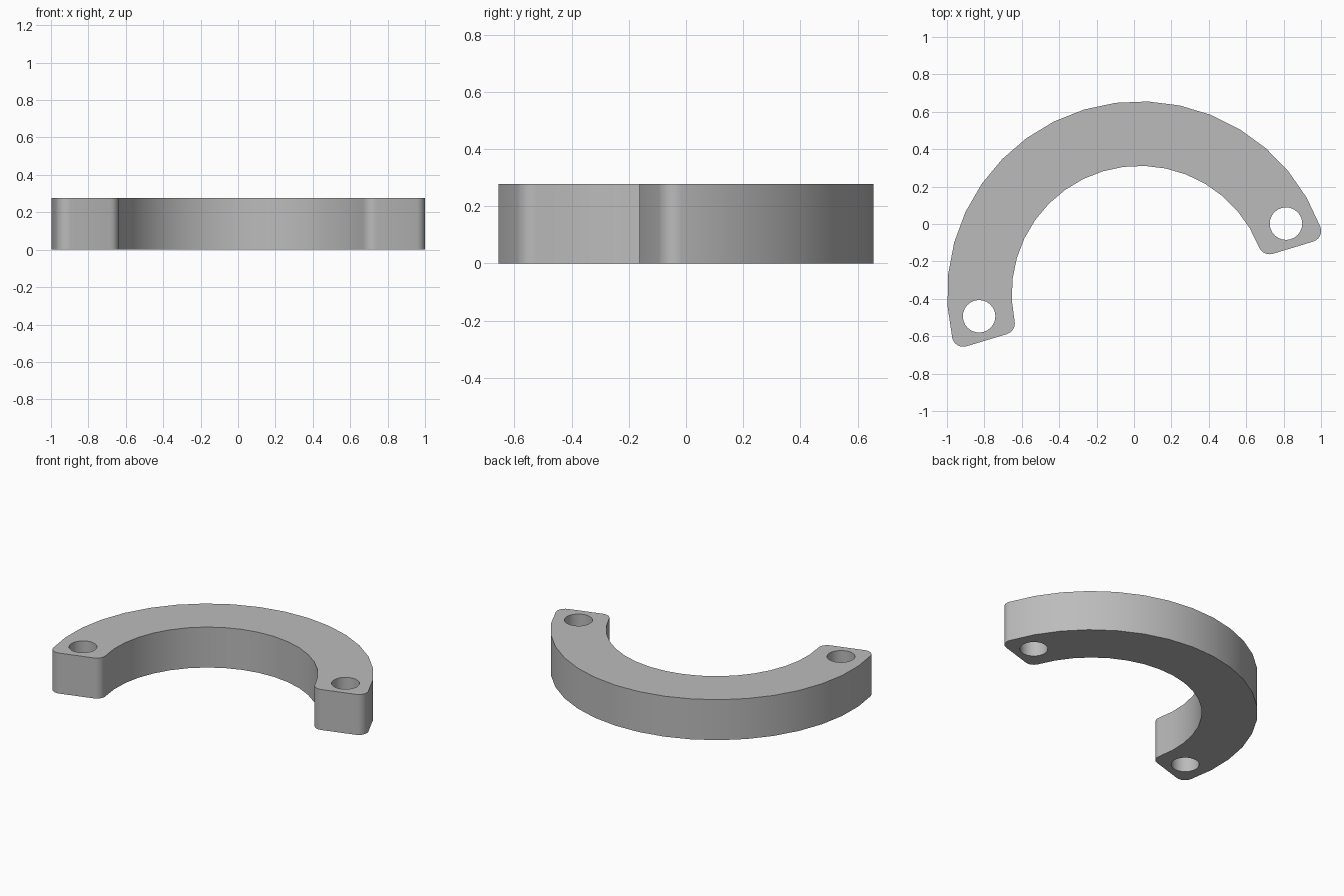
import bpy, bmesh, math
from mathutils import Matrix, Vector

cube = bpy.data.objects.get("Cube")
if cube:
    bpy.data.objects.remove(cube)

OUTER, INNER, FILLET = 1.03, 0.685, 0.06
HOLE, HOLE_POS = 0.087, (0.857, 0.134)
HEIGHT, TILT, CENTRE = 0.277, math.radians(16.8), (0.031, -0.374, 0)


def arc(cx, cy, radius, start, end, steps):
    """Points along an arc, both ends included."""
    angles = [start + (end - start) * i / steps for i in range(steps + 1)]
    return [Vector((cx + radius * math.cos(a), cy + radius * math.sin(a), 0)) for a in angles]


def add_loop(bm, points):
    verts = [bm.verts.new(p) for p in points]
    return [bm.edges.new((v, verts[i - 1])) for i, v in enumerate(verts)]


# Half-ring outline whose four end corners are rounded
a_out = math.asin(FILLET / (OUTER - FILLET))
a_in = math.asin(FILLET / (INNER + FILLET))
x_out = (OUTER - FILLET) * math.cos(a_out)
x_in = (INNER + FILLET) * math.cos(a_in)
right_in = arc(x_in, FILLET, FILLET, math.pi + a_in, 1.5 * math.pi, 6)
right_out = arc(x_out, FILLET, FILLET, -math.pi / 2, a_out, 6)
right = right_in + right_out
left = [Vector((-p.x, p.y, 0)) for p in reversed(right)]
outer = arc(0, 0, OUTER, a_out, math.pi - a_out, 18)[1:-1]
inner = arc(0, 0, INNER, math.pi - a_in, a_in, 18)[1:-1]

# Fill the outline around the two bolt holes, then extrude
bm = bmesh.new()
edges = add_loop(bm, right + outer + left + inner)
for side in (1, -1):
    edges += add_loop(bm, arc(side * HOLE_POS[0], HOLE_POS[1], HOLE, 0, math.tau, 24)[:-1])
bmesh.ops.triangle_fill(bm, edges=edges, use_beauty=True)
raised = bmesh.ops.extrude_face_region(bm, geom=bm.faces[:], use_keep_orig=True)["geom"]
top_verts = [g for g in raised if isinstance(g, bmesh.types.BMVert)]
bmesh.ops.translate(bm, verts=top_verts, vec=(0, 0, HEIGHT))
bmesh.ops.transform(bm, verts=bm.verts[:],
                    matrix=Matrix.Translation(CENTRE) @ Matrix.Rotation(TILT, 4, "Z"))
bmesh.ops.recalc_face_normals(bm, faces=bm.faces[:])

mesh = bpy.data.meshes.new("half_ring_clamp")
bm.to_mesh(mesh)
bm.free()
clamp = bpy.data.objects.new("half_ring_clamp", mesh)
bpy.context.collection.objects.link(clamp)

# Plain grey
grey = bpy.data.materials.new("grey")
grey.use_nodes = True
grey.diffuse_color = (0.5, 0.5, 0.5, 1)
grey.node_tree.nodes["Principled BSDF"].inputs["Base Color"].default_value = (0.5, 0.5, 0.5, 1)
mesh.materials.append(grey)

bpy.ops.object.select_all(action="DESELECT")
clamp.select_set(True)
bpy.context.view_layer.objects.active = clamp
bpy.ops.object.shade_smooth_by_angle(angle=math.radians(35))
